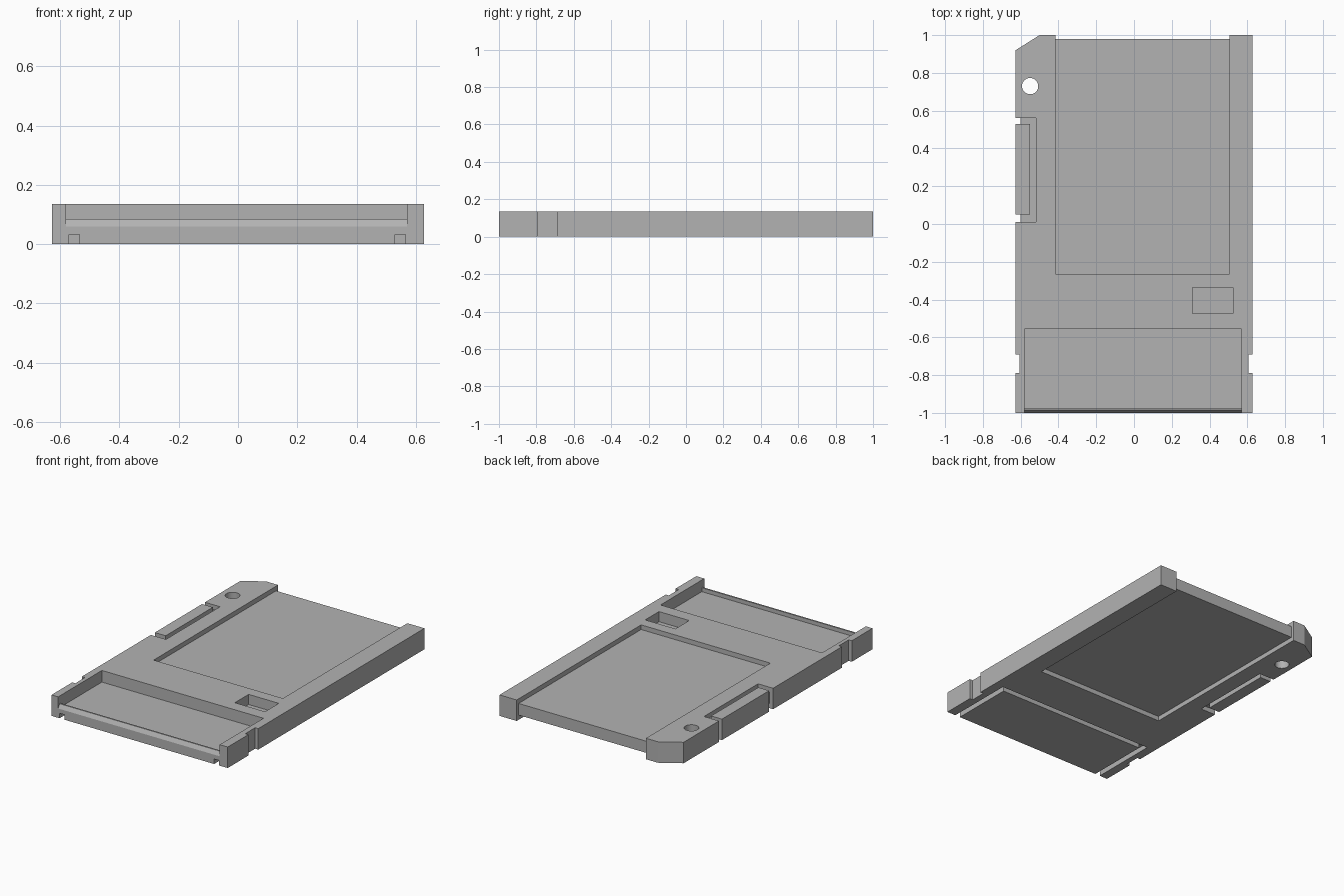
import bpy
import bmesh
import math
from mathutils import Matrix

cube = bpy.data.objects.get("Cube")
if cube:
    bpy.data.objects.remove(cube, do_unlink=True)

TOP = 0.135
FLOOR = 0.06               # front bay floor
WEB_LOW, WEB_HIGH = 0.03, 0.105   # thin sections, recessed on both sides

grey = bpy.data.materials.new("plain_grey")
grey.use_nodes = True
colour = (0.45, 0.45, 0.45, 1)
grey.diffuse_color = colour
grey.node_tree.nodes["Principled BSDF"].inputs["Base Color"].default_value = colour


def prism(name, outline, low, high, along_x=False):
    """Extrude an outline along z, or a (y, z) profile along x."""
    bm = bmesh.new()
    place = (lambda a, b: (low, a, b)) if along_x else (lambda a, b: (a, b, low))
    face = bm.faces.new([bm.verts.new(place(a, b)) for a, b in outline])
    extruded = bmesh.ops.extrude_face_region(bm, geom=[face])["geom"]
    offset = (high - low, 0, 0) if along_x else (0, 0, high - low)
    bmesh.ops.translate(bm, vec=offset,
                        verts=[v for v in extruded if isinstance(v, bmesh.types.BMVert)])
    bmesh.ops.recalc_face_normals(bm, faces=bm.faces)
    mesh = bpy.data.meshes.new(name)
    bm.to_mesh(mesh)
    bm.free()
    mesh.materials.append(grey)
    obj = bpy.data.objects.new(name, mesh)
    bpy.context.collection.objects.link(obj)
    return obj


def box(name, x0, x1, y0, y1, z0, z1):
    return prism(name, [(x0, y0), (x1, y0), (x1, y1), (x0, y1)], z0, z1)


def cut(target, cutter):
    """Subtract the cutter, bake the result and drop the cutter."""
    cutter.hide_render = True
    mod = target.modifiers.new("cut", "BOOLEAN")
    mod.operation = "DIFFERENCE"
    mod.solver = "EXACT"
    mod.object = cutter
    graph = bpy.context.evaluated_depsgraph_get()
    baked = bpy.data.meshes.new_from_object(target.evaluated_get(graph))
    target.modifiers.clear()
    target.data = baked
    bpy.data.objects.remove(cutter, do_unlink=True)


# Tray body with one clipped back corner
body = prism("tray_body", [(-0.627, -1), (0.627, -1), (0.627, 1),
                           (-0.5, 1), (-0.627, 0.92)], 0, TOP)

# Openings: rear panel bay, side clip bay, front bay, small pocket
cut(body, box("rear_cutter", -0.415, 0.505, -0.265, 1.2, -0.1, 0.3))
cut(body, box("clip_cutter", -0.8, -0.52, 0.01, 0.56, -0.1, 0.3))
cut(body, box("front_cutter", -0.58, 0.57, -1.2, -0.555, FLOOR, 0.3))
cut(body, box("pocket_cutter", 0.31, 0.525, -0.475, -0.335, 0.07, 0.3))

# Grip notches on both long sides
for side in (-1, 1):
    x0, x1 = sorted((side * 0.605, side * 0.8))
    cut(body, box("notch_cutter", x0, x1, -0.79, -0.69, -0.1, 0.3))

# U-shaped groove under the front bay
cut(body, prism("groove_cutter", [
    (-0.57, -1.2), (-0.535, -1.2), (-0.535, -0.59), (0.53, -0.59),
    (0.53, -1.2), (0.565, -1.2), (0.565, -0.555), (-0.57, -0.555)], -0.1, 0.032))

# Round hole near the clipped corner
ring = [(-0.55 + 0.043 * math.cos(i * math.tau / 40),
         0.73 + 0.043 * math.sin(i * math.tau / 40)) for i in range(40)]
cut(body, prism("hole_cutter", ring, -0.1, 0.3))

# Thin rear panel, recessed on both sides
box("rear_panel", -0.415, 0.505, -0.265, 0.98, WEB_LOW, WEB_HIGH)

# Side clip and the web that joins it to the body
box("side_clip", -0.627, -0.55, 0.05, 0.53, 0, TOP)
box("clip_web", -0.6, -0.52, 0.01, 0.56, WEB_LOW, WEB_HIGH)

# Sloped lip along the front edge of the bay
prism("front_lip", [(-1, FLOOR), (-0.985, 0.085), (-0.975, 0.085), (-0.975, FLOOR)],
      -0.58, 0.57, along_x=True)

# Smooth only the hole wall
bpy.ops.object.select_all(action="DESELECT")
body.select_set(True)
bpy.context.view_layer.objects.active = body
bpy.ops.object.shade_smooth_by_angle(angle=math.radians(20))
